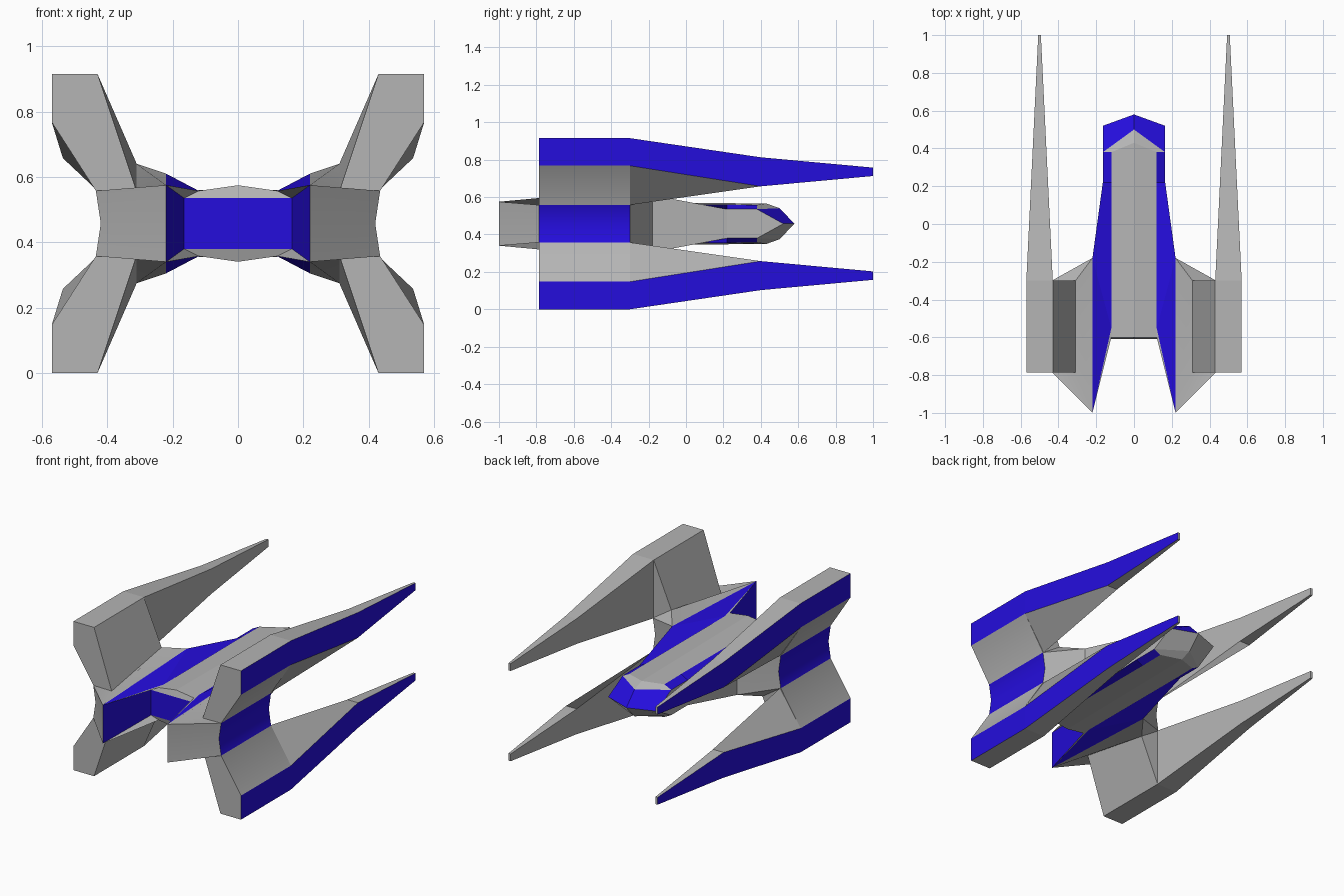
import bpy, bmesh, math

if "Cube" in bpy.data.objects:
    bpy.data.objects.remove(bpy.data.objects["Cube"])

MID = 0.4575                       # height of the horizontal symmetry plane
GREY, BLUE, BLUE_ABOVE = 0, 1, 2   # BLUE_ABOVE: blue on the upper half only


def material(name, rgb):
    m = bpy.data.materials.new(name)
    m.diffuse_color = (*rgb, 1)
    m.use_nodes = True
    m.node_tree.nodes["Principled BSDF"].inputs["Base Color"].default_value = m.diffuse_color
    return m


MATS = [material("hull_grey", (0.46, 0.46, 0.46)),
        material("deep_blue", (0.018, 0.004, 0.72))]


def build(name, pts, faces, smooth=False):
    """Make a closed part from one quarter, mirrored in x and z."""
    bm = bmesh.new()
    for sx in (1, -1):
        for sz in (1, -1):
            vs = {k: bm.verts.new((x * sx, y, z * sz)) for k, (x, y, z) in pts.items()}
            for colour, keys in faces:
                f = bm.faces.new([vs[k] for k in keys.split()])
                f.material_index = int(colour == BLUE or (colour == BLUE_ABOVE and sz > 0))
    bmesh.ops.remove_doubles(bm, verts=bm.verts, dist=0.0005)
    bmesh.ops.recalc_face_normals(bm, faces=bm.faces)
    me = bpy.data.meshes.new(name)
    bm.to_mesh(me)
    bm.free()
    for m in MATS:
        me.materials.append(m)
    ob = bpy.data.objects.new(name, me)
    ob.location.z = MID
    bpy.context.collection.objects.link(ob)
    if smooth:
        bpy.ops.object.select_all(action='DESELECT')
        ob.select_set(True)
        bpy.context.view_layer.objects.active = ob
        bpy.ops.object.shade_smooth_by_angle(angle=math.radians(30))
    return ob


# Fuselage: ridged deck, blue side strips, forked tail and pointed nose
hull = dict(
    ridge_r=(0, -.6, .117), ridge_f=(0, .43, .108), brow=(0, .5, .083),
    deck_r=(.12, -.6, .1), deck_s=(.12, -.55, .1), deck_m=(.12, .22, .102), deck_f=(.12, .38, .1),
    tail=(.22, -1, .1175), tail0=(.22, -1, 0),
    root=(.22, -.18, .1525), root0=(.22, -.18, 0),
    neck=(.165, .22, .0775), neck0=(.165, .22, 0),
    cheek=(.165, .38, .0775), cheek0=(.165, .52, 0), tip=(0, .58, 0),
    plate=(.165, -.61, .0775), plate0=(.165, -.61, 0),
    plate_c=(0, -.61, .0775), plate_c0=(0, -.61, 0))
build("fuselage", hull, [
    (GREY, "ridge_r deck_r deck_s deck_m deck_f ridge_f"),   # deck
    (BLUE, "deck_s tail root"),                              # side strips
    (BLUE, "deck_s root neck deck_m"),
    (BLUE, "deck_m neck cheek deck_f"),
    (GREY, "ridge_f deck_f cheek brow"),                     # brow
    (BLUE_ABOVE, "brow cheek cheek0 tip"),                   # nose
    (GREY, "root neck neck0 root0"),                         # flanks
    (GREY, "neck cheek cheek0 neck0"),
    (GREY, "ridge_r deck_r plate plate_c"),                  # rear rim
    (GREY, "deck_s deck_r tail"),
    (GREY, "deck_r plate tail"),
    (BLUE, "plate_c plate plate0 plate_c0"),                 # rear plate
    (BLUE, "plate tail tail0 plate0"),                       # inside of tail fork
    (GREY, "tail root root0 tail0")])

# Wings: X-shaped pylons joining the fuselage to the prongs
wing = dict(
    tail=(.22, -1, .1175), tail0=(.22, -1, 0),
    root=(.22, -.18, .1525), root0=(.22, -.18, 0))
for s, y, crook in (("r", -.785, .098), ("f", -.3, .1825)):
    wing.update({
        "top_out_" + s: (.57, y, .4575), "top_in_" + s: (.43, y, .4575),
        "crook_" + s: (.31, y, crook), "edge_" + s: (.57, y, .31),
        "waist_" + s: (.435, y, .1), "mid_" + s: (.42, y, 0)})
build("wings", wing, [
    (GREY, "top_out_r top_in_r top_in_f top_out_f"),
    (GREY, "top_in_r crook_r crook_f top_in_f"),
    (GREY, "tail root crook_f crook_r"),
    (BLUE, "top_out_r edge_r edge_f top_out_f"),
    (GREY, "edge_r waist_r waist_f edge_f"),
    (BLUE, "waist_r mid_r mid_f waist_f"),
    (GREY, "top_out_r top_in_r crook_r waist_r edge_r"),     # rear of arm
    (GREY, "tail crook_r waist_r"),
    (GREY, "tail waist_r mid_r tail0"),
    (GREY, "top_out_f top_in_f crook_f waist_f edge_f"),     # front of arm
    (GREY, "root crook_f waist_f"),
    (GREY, "root waist_f mid_f root0"),
    (GREY, "tail root root0 tail0")], smooth=True)

# Prongs: four tapering spikes, lofted through three sections
prong = {}
for i, (y, half, top, low_out, low_in) in enumerate((
        (-.3, .07, .4575, .31, .1), (.4, .036, .355, .2, .2), (1, .007, .3, .255, .255))):
    prong[f"a{i}"] = (.5 + half, y, top)
    prong[f"b{i}"] = (.5 - half, y, top)
    prong[f"c{i}"] = (.5 - half, y, low_in)
    prong[f"d{i}"] = (.5 + half, y, low_out)
skin = [(GREY, "a0 b0 c0 d0"), (GREY, "a2 b2 c2 d2")]
for i in (0, 1):
    for p, q in ("ab", "bc", "cd", "da"):
        skin.append((BLUE if p == "d" else GREY, f"{p}{i} {q}{i} {q}{i+1} {p}{i+1}"))
build("prongs", prong, skin)
